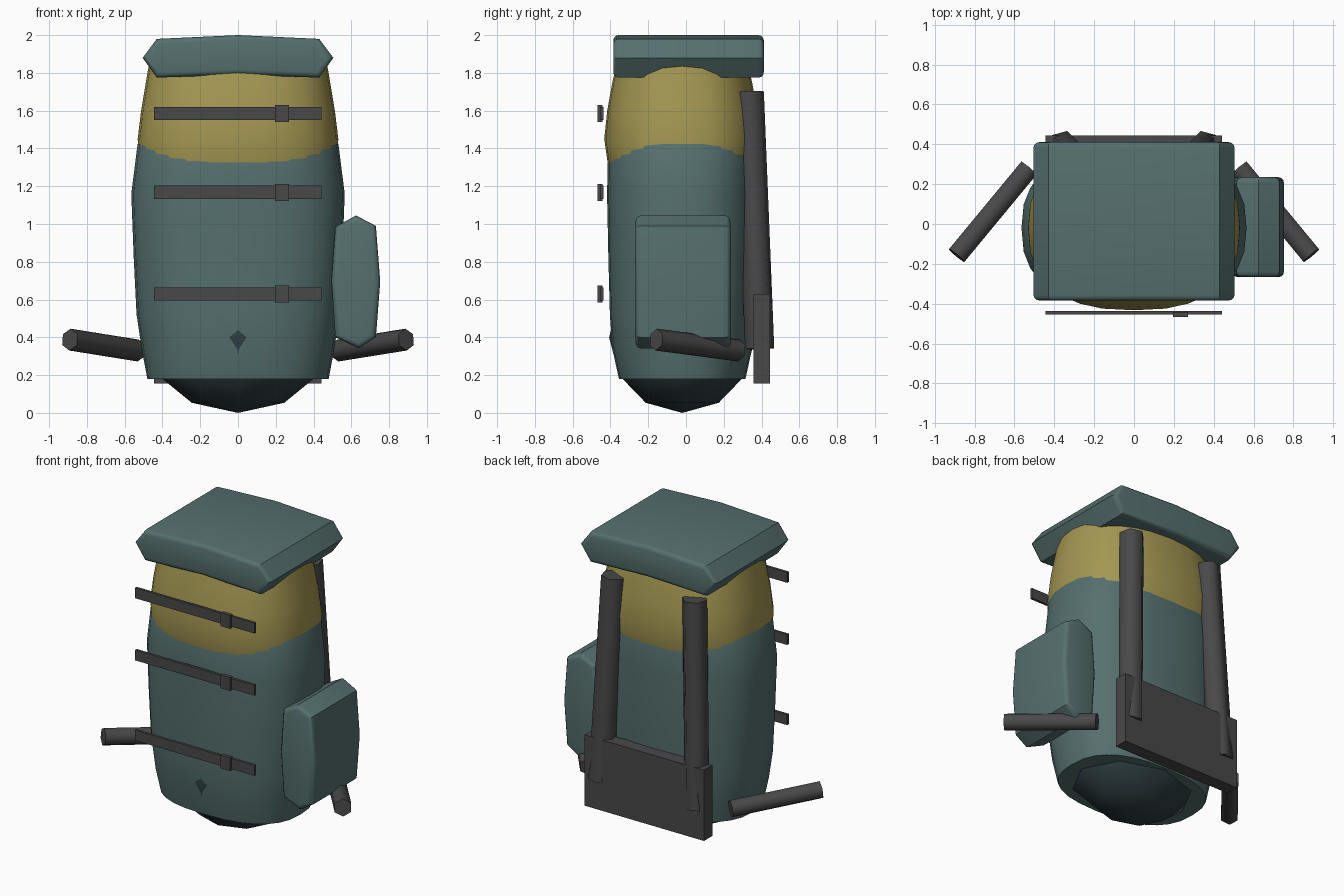
import bpy, bmesh, math
from mathutils import Vector, Matrix

if "Cube" in bpy.data.objects:
    bpy.data.objects.remove(bpy.data.objects["Cube"])


def mat(name, c):
    m = bpy.data.materials.new(name)
    m.diffuse_color = (*c, 1)
    m.use_nodes = True
    m.node_tree.nodes["Principled BSDF"].inputs["Base Color"].default_value = m.diffuse_color
    return m


TEAL = mat("teal_fabric", (0.092, 0.162, 0.158))
OLIVE = mat("olive_fabric", (0.37, 0.31, 0.085))
DARK = mat("dark_base", (0.028, 0.048, 0.056))
BLACK = mat("webbing", (0.067, 0.065, 0.068))


def finish(bm, name, material, angle=None):
    bmesh.ops.recalc_face_normals(bm, faces=bm.faces)
    me = bpy.data.meshes.new(name)
    bm.to_mesh(me)
    bm.free()
    ob = bpy.data.objects.new(name, me)
    bpy.context.collection.objects.link(ob)
    me.materials.append(material)
    if angle:
        bpy.ops.object.select_all(action='DESELECT')
        bpy.context.view_layer.objects.active = ob
        ob.select_set(True)
        bpy.ops.object.shade_smooth_by_angle(angle=math.radians(angle))
    return ob


def loft(name, rings, material, cy=-0.02, n=2.5, seg=28):
    """Stack superellipse rings given as (z, half width, half depth)."""
    bm = bmesh.new()
    loops = []
    for z, a, b in rings:
        loop = []
        for i in range(seg):
            t = 2 * math.pi * i / seg
            c, s = math.cos(t), math.sin(t)
            x = math.copysign(abs(c) ** (2 / n), c) * a
            y = math.copysign(abs(s) ** (2 / n), s) * b
            loop.append(bm.verts.new((x, y + cy, z)))
        loops.append(loop)
    for lo, hi in zip(loops, loops[1:]):
        for i in range(seg):
            j = (i + 1) % seg
            bm.faces.new((lo[i], lo[j], hi[j], hi[i]))
    bm.faces.new(loops[0])
    bm.faces.new(loops[-1])
    return finish(bm, name, material, 40)


def pillow(name, profile, y0, y1, material, bevel=0.028):
    """Extrude an xz profile along y and round both end rims."""
    bm = bmesh.new()
    front = bm.faces.new([bm.verts.new((x, y0, z)) for x, z in profile])
    ext = bmesh.ops.extrude_face_region(bm, geom=[front], use_keep_orig=True)
    bmesh.ops.translate(bm, vec=(0, y1 - y0, 0),
                        verts=[v for v in ext['geom'] if isinstance(v, bmesh.types.BMVert)])
    rims = [e for e in bm.edges if abs(e.verts[0].co.y - e.verts[1].co.y) < 1e-5]
    bmesh.ops.recalc_face_normals(bm, faces=bm.faces)
    rims = [e for e in rims if e.is_valid]
    bmesh.ops.bevel(bm, geom=rims, offset=bevel, segments=3, profile=0.5, affect='EDGES')
    return finish(bm, name, material, 32)


def box(name, lo, hi, material):
    bm = bmesh.new()
    lo, hi = Vector(lo), Vector(hi)
    bmesh.ops.create_cube(bm, size=1, matrix=Matrix.Translation((lo + hi) / 2)
                          @ Matrix.Diagonal((*(hi - lo), 1)))
    return finish(bm, name, material)


def hex_rod(name, p, q, r, spin, material):
    """Six-sided rod between two points."""
    p, q = Vector(p), Vector(q)
    d = q - p
    rot = d.to_track_quat('Z', 'Y').to_matrix().to_4x4()
    bm = bmesh.new()
    bmesh.ops.create_cone(bm, cap_ends=True, segments=6, radius1=r, radius2=r, depth=d.length,
                          matrix=Matrix.Translation((p + q) / 2) @ rot @ Matrix.Rotation(spin, 4, 'Z'))
    return finish(bm, name, material, 65)


# Main sack and the olive collar that overlaps it
loft("main_sack", [(0.18, 0.48, 0.335), (0.34, 0.51, 0.37), (0.52, 0.537, 0.383), (0.82, 0.552, 0.391),
                   (1.16, 0.565, 0.398), (1.42, 0.532, 0.392), (1.6, 0.44, 0.33)], TEAL)
loft("upper_collar", [(1.22, 0.515, 0.375), (1.34, 0.527, 0.397), (1.45, 0.531, 0.413), (1.6, 0.513, 0.397),
                      (1.75, 0.488, 0.37), (1.9, 0.462, 0.335)], OLIVE)

# Low-poly dark base showing under the sack
bm = bmesh.new()
bmesh.ops.create_uvsphere(bm, u_segments=8, v_segments=6, radius=1,
                          matrix=Matrix.Translation((0, -0.02, 0.4)) @ Matrix.Diagonal((0.49, 0.387, 0.4, 1)))
finish(bm, "base_shell", DARK, 40)

# Lid and side pocket
pillow("lid", [(-0.505, 1.88), (-0.43, 1.98), (0, 2.0), (0.43, 1.98),
               (0.505, 1.88), (0.43, 1.775), (0, 1.79), (-0.43, 1.775)], -0.385, 0.412, TEAL)
pillow("side_pocket", [(0.495, 0.70), (0.515, 0.985), (0.625, 1.045), (0.73, 0.99),
                       (0.753, 0.695), (0.73, 0.40), (0.64, 0.342), (0.515, 0.40)], -0.267, 0.235, TEAL)

# Front compression bands with buckles
for label, z in (("top", 1.585), ("middle", 1.168), ("lower", 0.63)):
    box(label + "_band", (-0.445, -0.455, z - 0.035), (0.442, -0.438, z + 0.035), BLACK)
    box(label + "_buckle", (0.197, -0.468, z - 0.045), (0.27, -0.442, z + 0.045), BLACK)

# Back panel, shoulder straps and hip belt wings
box("lumbar_pad", (-0.445, 0.357, 0.155), (0.442, 0.445, 0.63), BLACK)
for s, side in ((-1, "left"), (1, "right")):
    hex_rod(side + "_shoulder_strap", (s * 0.30, 0.335, 1.70), (s * 0.355, 0.39, 0.34),
            0.08, 0, BLACK)
    hex_rod(side + "_hip_wing", (s * 0.528, 0.28, 0.33), (s * 0.89, -0.158, 0.388),
            0.058, 0, BLACK)
